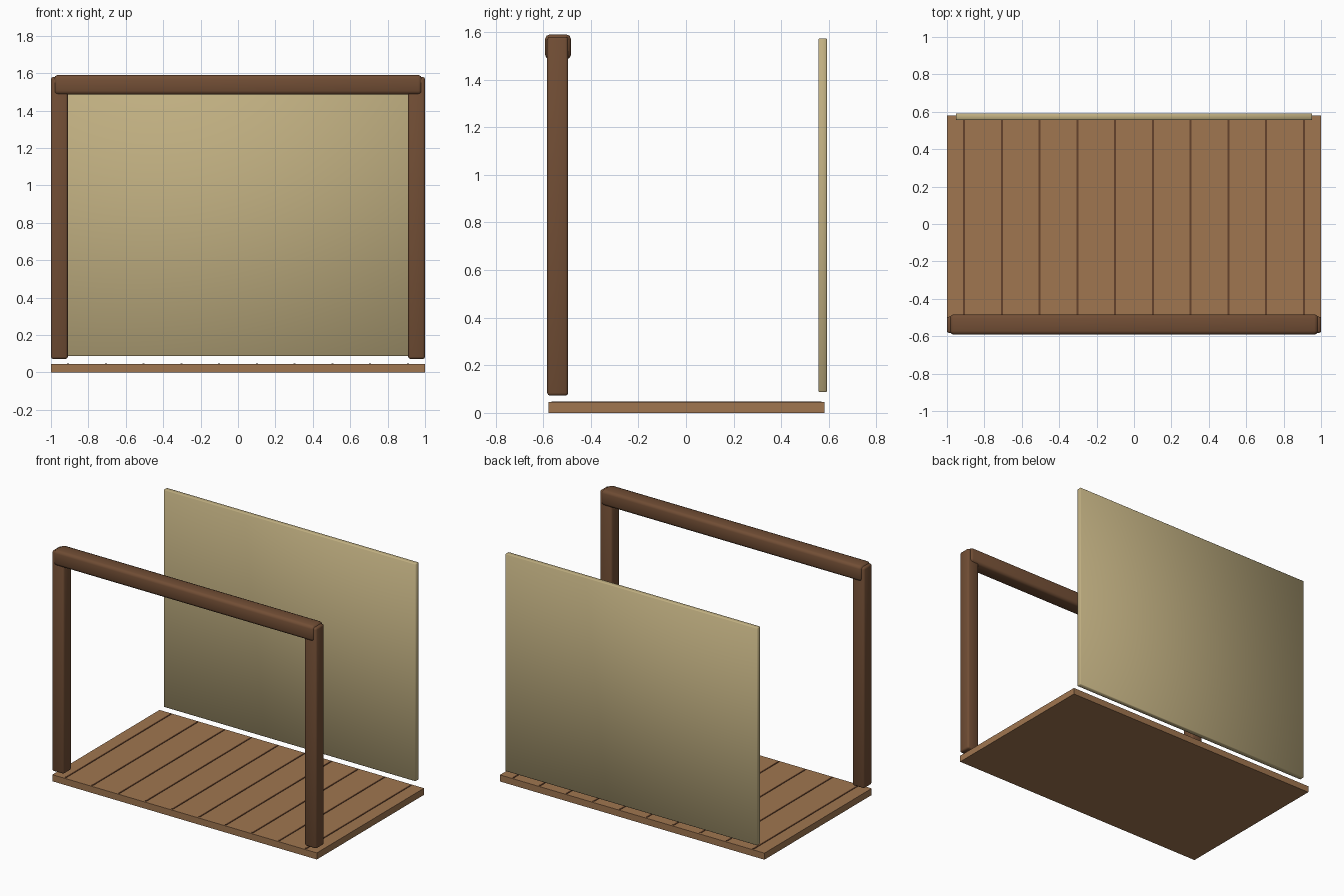
import bpy
import bmesh
import math
from mathutils import Vector

cube = bpy.data.objects.get("Cube")
if cube:
    bpy.data.objects.remove(cube, do_unlink=True)


def make_material(name, color):
    mat = bpy.data.materials.new(name)
    mat.use_nodes = True
    mat.diffuse_color = (*color, 1)
    mat.node_tree.nodes["Principled BSDF"].inputs["Base Color"].default_value = (*color, 1)
    return mat


def box(name, low, high, mat, bevel=0.0, segments=2):
    """Box between two corners, with optional rounded edges."""
    low, high = Vector(low), Vector(high)
    size, centre = high - low, (low + high) / 2
    bm = bmesh.new()
    bmesh.ops.create_cube(bm, size=1)
    bmesh.ops.scale(bm, vec=size, verts=bm.verts)
    if bevel:
        bmesh.ops.bevel(bm, geom=bm.edges[:], offset=bevel, segments=segments,
                        profile=0.5, affect='EDGES')
    mesh = bpy.data.meshes.new(name)
    bm.to_mesh(mesh)
    bm.free()
    mesh.materials.append(mat)
    obj = bpy.data.objects.new(name, mesh)
    obj.location = centre
    bpy.context.collection.objects.link(obj)
    if bevel:
        bpy.ops.object.select_all(action='DESELECT')
        obj.select_set(True)
        bpy.context.view_layer.objects.active = obj
        bpy.ops.object.shade_smooth_by_angle(angle=math.radians(50))
    return obj


deck_wood = make_material("deck wood", (0.35, 0.18, 0.08))
dark_wood = make_material("dark wood", (0.165, 0.075, 0.035))
gap_brown = make_material("plank gap brown", (0.13, 0.055, 0.025))
panel_tan = make_material("panel tan", (0.53, 0.43, 0.22))

# Deck with thin dark lines between the planks
box("deck", (-1, -0.577, 0), (1, 0.581, 0.045), deck_wood)
for i in range(10):
    x = (i - 4.5) * 0.2018
    box(f"plank_gap_{i + 1}", (x - 0.005, -0.565, 0.044), (x + 0.005, 0.57, 0.048), gap_brown)

# Front frame: two posts and a heavier beam across the top
for side, name in ((-1, "right_post"), (1, "left_post")):
    box(name, (side * 0.955 - 0.045, -0.583, 0.072),
        (side * 0.955 + 0.045, -0.495, 1.58), dark_wood, 0.012)
box("top_beam", (-0.984, -0.592, 1.485), (0.984, -0.483, 1.59), dark_wood, 0.02)

# Rear panel, raised just above the deck
box("rear_panel", (-0.953, 0.556, 0.087), (0.953, 0.592, 1.573), panel_tan, 0.004, 1)
